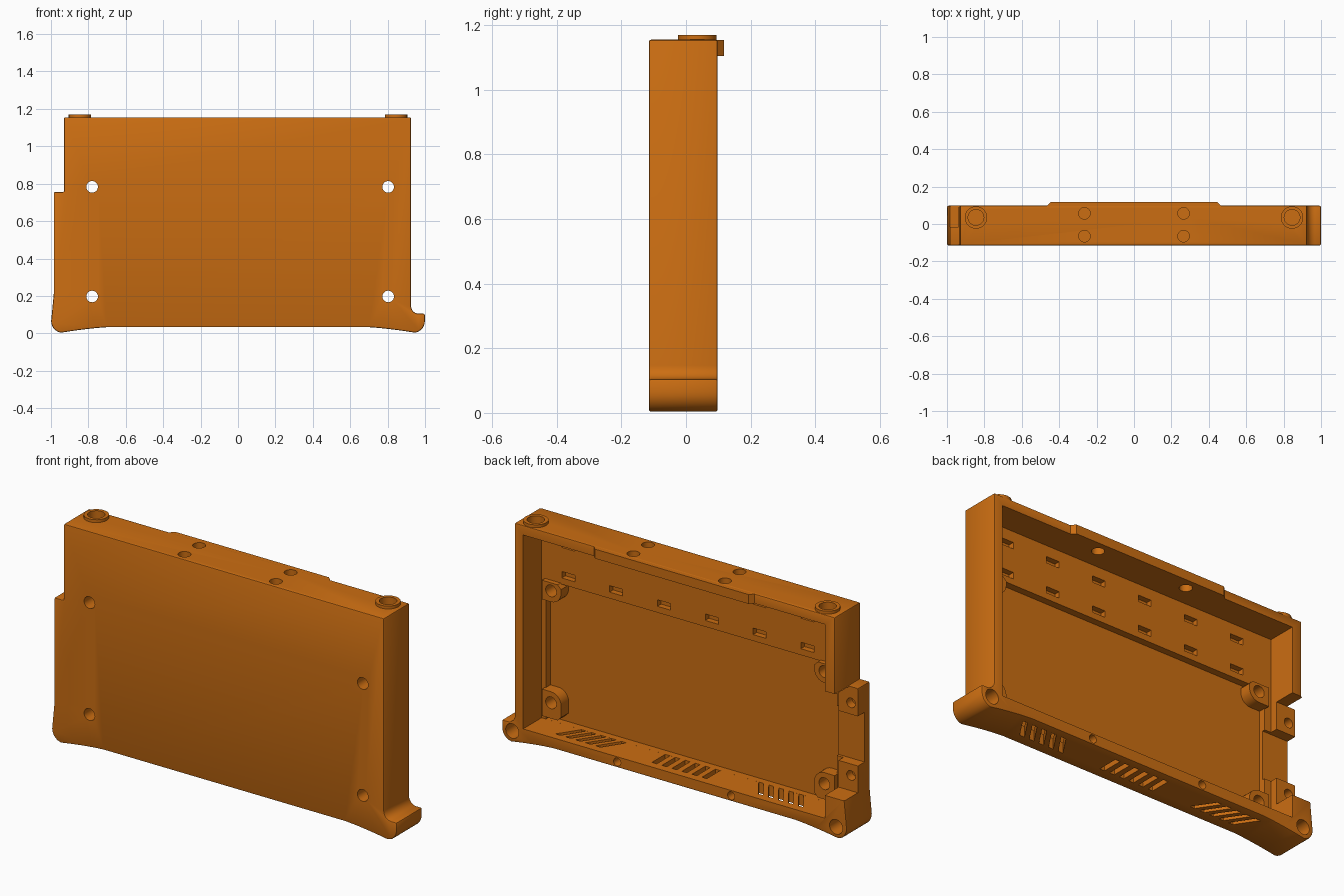
import bpy, bmesh, math
from mathutils import Matrix, Vector

if "Cube" in bpy.data.objects:
    bpy.data.objects.remove(bpy.data.objects["Cube"])

orange = bpy.data.materials.new("orange plastic")
orange.diffuse_color = (0.60, 0.155, 0.006, 1)
orange.use_nodes = True
orange.node_tree.nodes["Principled BSDF"].inputs["Base Color"].default_value = orange.diffuse_color


def finish(name, bm, cutter=False):
    bmesh.ops.recalc_face_normals(bm, faces=bm.faces)
    me = bpy.data.meshes.new(name)
    bm.to_mesh(me)
    bm.free()
    ob = bpy.data.objects.new(name, me)
    bpy.context.collection.objects.link(ob)
    me.materials.append(orange)
    if cutter:
        ob.hide_render = True
        ob.hide_set(True)
    return ob


def box(bm, x0, x1, y0, y1, z0, z1):
    m = Matrix.Translation(((x0 + x1) / 2, (y0 + y1) / 2, (z0 + z1) / 2))
    m = m @ Matrix.Diagonal((x1 - x0, y1 - y0, z1 - z0, 1))
    bmesh.ops.create_cube(bm, size=1, matrix=m)


def cyl(bm, centre, r, depth, axis):
    m = Matrix.Translation(centre)
    if axis == 'Y':
        m = m @ Matrix.Rotation(math.pi / 2, 4, 'X')
    bmesh.ops.create_cone(bm, cap_ends=True, segments=28, radius1=r, radius2=r, depth=depth, matrix=m)


def prism(bm, pts, a, b, axis):
    # extrude a flat outline along Y (points are x,z) or Z (points are x,y)
    at = (lambda p, d: (p[0], d, p[1])) if axis == 'Y' else (lambda p, d: (p[0], p[1], d))
    f = bm.faces.new([bm.verts.new(at(p, a)) for p in pts])
    ext = bmesh.ops.extrude_face_region(bm, geom=[f])
    move = Vector((0, b - a, 0)) if axis == 'Y' else Vector((0, 0, b - a))
    bmesh.ops.translate(bm, vec=move, verts=[g for g in ext['geom'] if isinstance(g, bmesh.types.BMVert)])


def arc(cx, cz, r, a0, a1, n=7):
    return [(cx + r * math.cos(math.radians(a0 + (a1 - a0) * i / n)),
             cz + r * math.sin(math.radians(a0 + (a1 - a0) * i / n))) for i in range(n + 1)]


def cut(ob, cutter):
    m = ob.modifiers.new("cut", 'BOOLEAN')
    m.object, m.operation, m.solver = cutter, 'DIFFERENCE', 'EXACT'
    m.use_self = True


# shell outline: flared feet, arched bottom edge, stepped left side
sweep = [(0.70 + 0.24 * t, 0.033 - 0.028 * t ** 1.3) for t in (0, 0.25, 0.5, 0.75)]
outline = [(-0.93, 1.155), (-0.93, 0.755), (-0.985, 0.755), (-0.985, 0.21)]
outline += arc(-0.937, 0.065, 0.062, 180, 262)
outline += [(-x, z) for x, z in reversed(sweep)] + sweep
outline += arc(0.937, 0.065, 0.062, 278, 360)
outline += [(0.999, 0.105)] + arc(0.967, 0.147, 0.042, 270, 180) + [(0.925, 1.155)]
bm = bmesh.new()
prism(bm, outline, -0.115, 0.098, 'Y')
shell = finish("shell", bm)
bev = shell.modifiers.new("soft edges", 'BEVEL')
bev.width, bev.segments, bev.limit_method = 0.007, 2, 'ANGLE'
bev.angle_limit = math.radians(50)

# main cavity and the deeper pocket behind the front plate
bm = bmesh.new()
box(bm, -0.873, 0.875, -0.055, 0.3, 0.09, 1.105)
cavity = finish("cavity_cutter", bm, True)
bm = bmesh.new()
box(bm, -0.835, 0.85, -0.092, 0.0, 0.0901, 0.82)
pocket = finish("pocket_cutter", bm, True)

# open left side: connector strip with a deeper notch
bm = bmesh.new()
box(bm, -1.2, -0.86, -0.015, 0.3, 0.21, 0.755)
side = finish("side_opening_cutter", bm, True)
bm = bmesh.new()
prism(bm, [(-1.2, 0.35), (-0.82, 0.35), (-0.82, 0.61), (-1.2, 0.61)], -0.07, 0.05, 'Y')
notch = finish("side_notch_cutter", bm, True)

# screw holes through the front plate
screws = [(x, z) for x in (-0.78, 0.803) for z in (0.197, 0.783)]
bm = bmesh.new()
for x, z in screws:
    cyl(bm, (x, 0, z), 0.031, 0.6, 'Y')
holes = finish("screw_hole_cutter", bm, True)

# holes in the top, the rim, the feet and the connector strip
bm = bmesh.new()
for s in (-1, 1):
    cyl(bm, (s * 0.265, 0.057, 1.15), 0.031, 0.2, 'Z')
    cyl(bm, (s * 0.265, -0.065, 1.15), 0.031, 0.08, 'Z')
    cyl(bm, (s * 0.845, 0.035, 1.15), 0.042, 0.07, 'Z')
    cyl(bm, (s * 0.33, 0.09, 0.062), 0.021, 0.10, 'Y')
    cyl(bm, (s * 0.938, 0.09, 0.062), 0.038, 0.16, 'Y')
for z in (0.29, 0.67):
    cyl(bm, (-0.945, 0, z), 0.025, 0.12, 'Y')
small = finish("small_hole_cutter", bm, True)

# two rows of light slots in the upper ledge
bm = bmesh.new()
for i in range(6):
    for z in (0.87, 1.03):
        x = 0.72 - i * 0.277
        box(bm, x - 0.038, x + 0.038, -0.085, 0.0, z - 0.017, z + 0.017)
slots = finish("light_slot_cutter", bm, True)

# three fanned groups of vents in the bottom wall
bm = bmesh.new()
for cx, lean, n in ((-0.55, -0.67, 5), (0, 0, 6), (0.55, 0.67, 5)):
    for i in range(n):
        x, w, h = cx + (i - (n - 1) / 2) * 0.058, 0.014, 0.055
        d = lean * h
        prism(bm, [(x - w - d, -h), (x + w - d, -h), (x + w + d, h), (x - w + d, h)], -0.1, 0.2, 'Z')
vents = finish("vent_cutter", bm, True)

for c in (cavity, pocket, side, notch, holes, small, slots, vents):
    cut(shell, c)

# rounded screw bosses on the pocket floor, running into the nearest corner
for x, z in screws:
    sx, up = (1 if x > 0 else -1), (1 if z > 0.5 else -1)
    wall = 0.855 if sx > 0 else -0.84
    end = 0.825 if up > 0 else 0.115
    r = 0.058
    pts = [(x + sx * r * math.cos(a), z - up * r * math.sin(a))
           for a in [math.pi * i / 14 for i in range(7, 15)]]
    pts += [(x - sx * r, end - up * 0.02), (x - sx * (r - 0.02), end),
            (wall, end), (wall, z - up * r)]
    bm = bmesh.new()
    prism(bm, pts, -0.1, -0.03, 'Y')
    boss = finish("screw_boss", bm)
    cut(boss, holes)

# raised lip along the middle of the top edge
bm = bmesh.new()
prism(bm, [(-0.47, 0.092), (0.47, 0.092), (0.462, 0.1), (0.445, 0.118), (-0.445, 0.118), (-0.462, 0.1)],
      1.105, 1.154, 'Z')
finish("top_lip", bm)

# raised rings at both top corners
for s in (-1, 1):
    bm = bmesh.new()
    cyl(bm, (s * 0.845, 0.035, 1.16), 0.06, 0.02, 'Z')
    cut(finish("corner_ring", bm), small)

# apply the cuts, drop the cutters and shade
parts = [o for o in bpy.data.objects if not o.hide_render]
dg = bpy.context.evaluated_depsgraph_get()
baked = [(o, bpy.data.meshes.new_from_object(o.evaluated_get(dg))) for o in parts]
for o, me in baked:
    o.modifiers.clear()
    o.data = me
for o in [o for o in bpy.data.objects if o.hide_render]:
    bpy.data.objects.remove(o)
for o in parts:
    o.select_set(True)
bpy.context.view_layer.objects.active = shell
bpy.ops.object.shade_smooth_by_angle(angle=math.radians(30))
